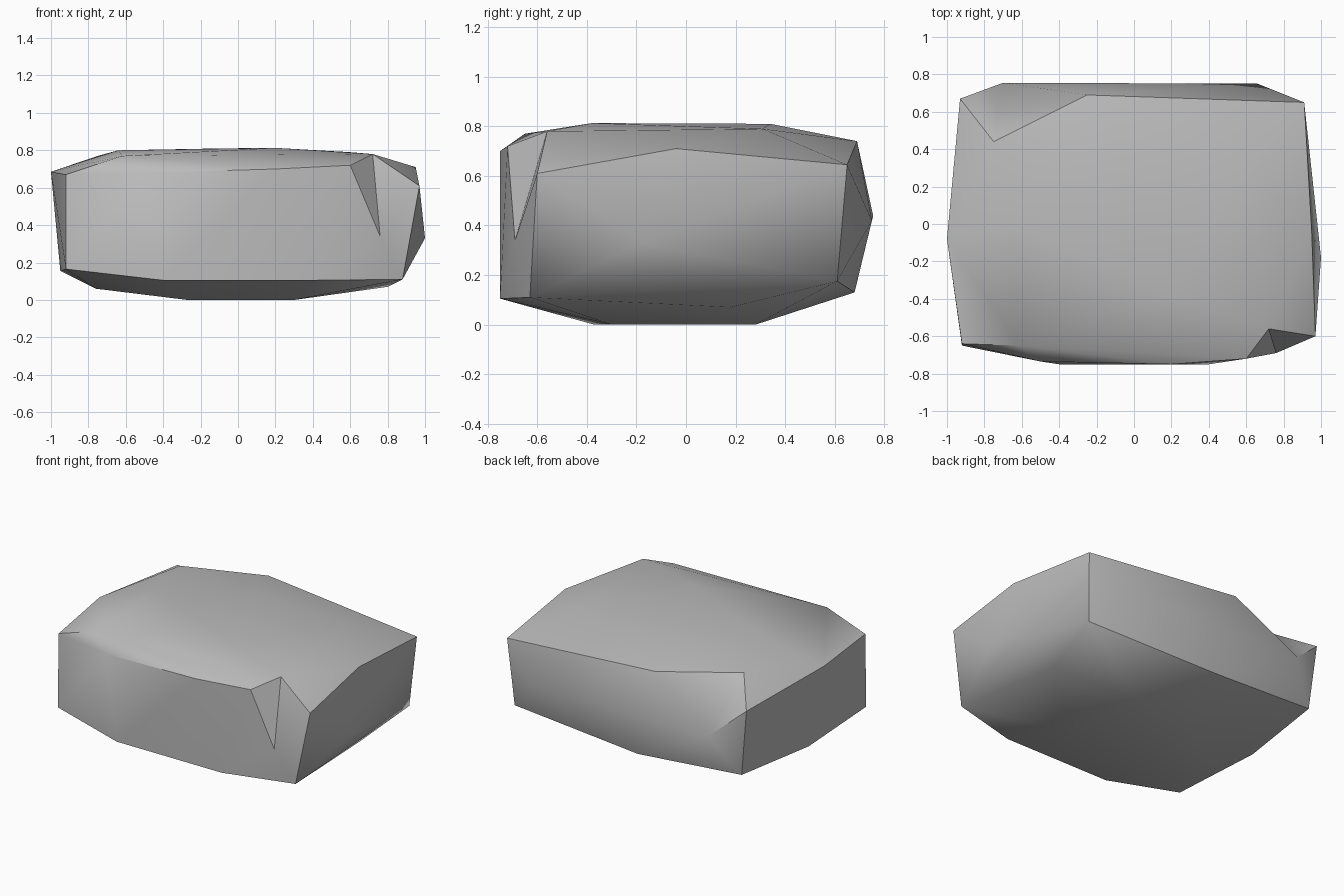
import bpy
import bmesh
from mathutils import Vector

default_cube = bpy.data.objects.get("Cube")
if default_cube:
    bpy.data.objects.remove(default_cube, do_unlink=True)

# Single stone grey
stone = bpy.data.materials.new("stone_grey")
stone.use_nodes = True
grey = (0.5, 0.5, 0.5, 1.0)
stone.diffuse_color = grey
for node in stone.node_tree.nodes:
    if node.type == "BSDF_PRINCIPLED":
        node.inputs["Base Color"].default_value = grey
        node.inputs["Roughness"].default_value = 0.9

# Chipped corners: each has two rim points, a crown and a foot
front_chip = {
    "rim_a": (0.6, -0.72, 0.72), "rim_b": (0.97, -0.6, 0.61),
    "crown": (0.72, -0.56, 0.78), "foot": (0.76, -0.69, 0.34),
}
back_chip = {
    "rim_a": (-0.25, 0.69, 0.74), "rim_b": (-0.93, 0.67, 0.64),
    "crown": (-0.75, 0.44, 0.77), "foot": (-0.7, 0.755, 0.44),
}

# Outline points of the block, side by side
front = [
    (-0.92, -0.64, 0.67), (-0.5, -0.735, 0.68), (0.2, -0.75, 0.7),
    (-0.92, -0.65, 0.165), (-0.4, -0.75, 0.105), (0.4, -0.75, 0.105),
    (0.88, -0.63, 0.11),
]
left_side = [
    (1.0, -0.18, 0.33), (0.95, -0.04, 0.71), (0.91, 0.65, 0.645),
    (0.88, 0.61, 0.175), (0.8, 0.18, 0.07),
]
back = [(0.66, 0.75, 0.42), (-0.11, 0.68, 0.13), (-0.88, 0.65, 0.18)]
right_side = [(-1.0, -0.08, 0.685), (-0.95, 0.02, 0.155)]
top = [
    (-0.62, -0.65, 0.77), (-0.64, 0.0, 0.8), (0.2, -0.38, 0.813),
    (-0.1, 0.34, 0.81), (0.6, 0.31, 0.79),
]
underside = [
    (-0.76, -0.2, 0.06), (-0.27, -0.37, 0.0), (0.3, -0.3, 0.0),
    (0.2, 0.28, 0.0), (-0.27, 0.25, 0.0),
]


def nearest(bm, point):
    """Vertex closest to a point."""
    return min(bm.verts, key=lambda v: (v.co - Vector(point)).length)


def carve_chip(bm, chip):
    """Fold the ridge between the rim points inwards, crown to foot."""
    a, b, crown, foot = (nearest(bm, chip[k]) for k in ("rim_a", "rim_b", "crown", "foot"))
    ridge = bm.edges.get((a, b))
    if ridge is None:
        return
    corners = {v for f in ridge.link_faces for v in f.verts}
    if corners == {a, b, crown, foot}:
        bmesh.ops.delete(bm, geom=[ridge], context="EDGES")
        bm.faces.new((a, foot, crown))
        bm.faces.new((foot, b, crown))


# Block: wrapped outline, then the two chips
bm = bmesh.new()
points = front + left_side + back + right_side + top + underside
points += list(front_chip.values()) + list(back_chip.values())
for p in points:
    bm.verts.new(p)
bmesh.ops.convex_hull(bm, input=bm.verts[:])
loose = [v for v in bm.verts if not v.link_faces]
bmesh.ops.delete(bm, geom=loose, context="VERTS")
for chip in (front_chip, back_chip):
    carve_chip(bm, chip)
bmesh.ops.recalc_face_normals(bm, faces=bm.faces[:])

mesh = bpy.data.meshes.new("stone_block")
bm.to_mesh(mesh)
bm.free()
mesh.materials.append(stone)
block = bpy.data.objects.new("stone_block", mesh)
bpy.context.collection.objects.link(block)

# Soft faces, crisp ridges
bpy.ops.object.select_all(action="DESELECT")
block.select_set(True)
bpy.context.view_layer.objects.active = block
bpy.ops.object.shade_smooth_by_angle(angle=0.7)
